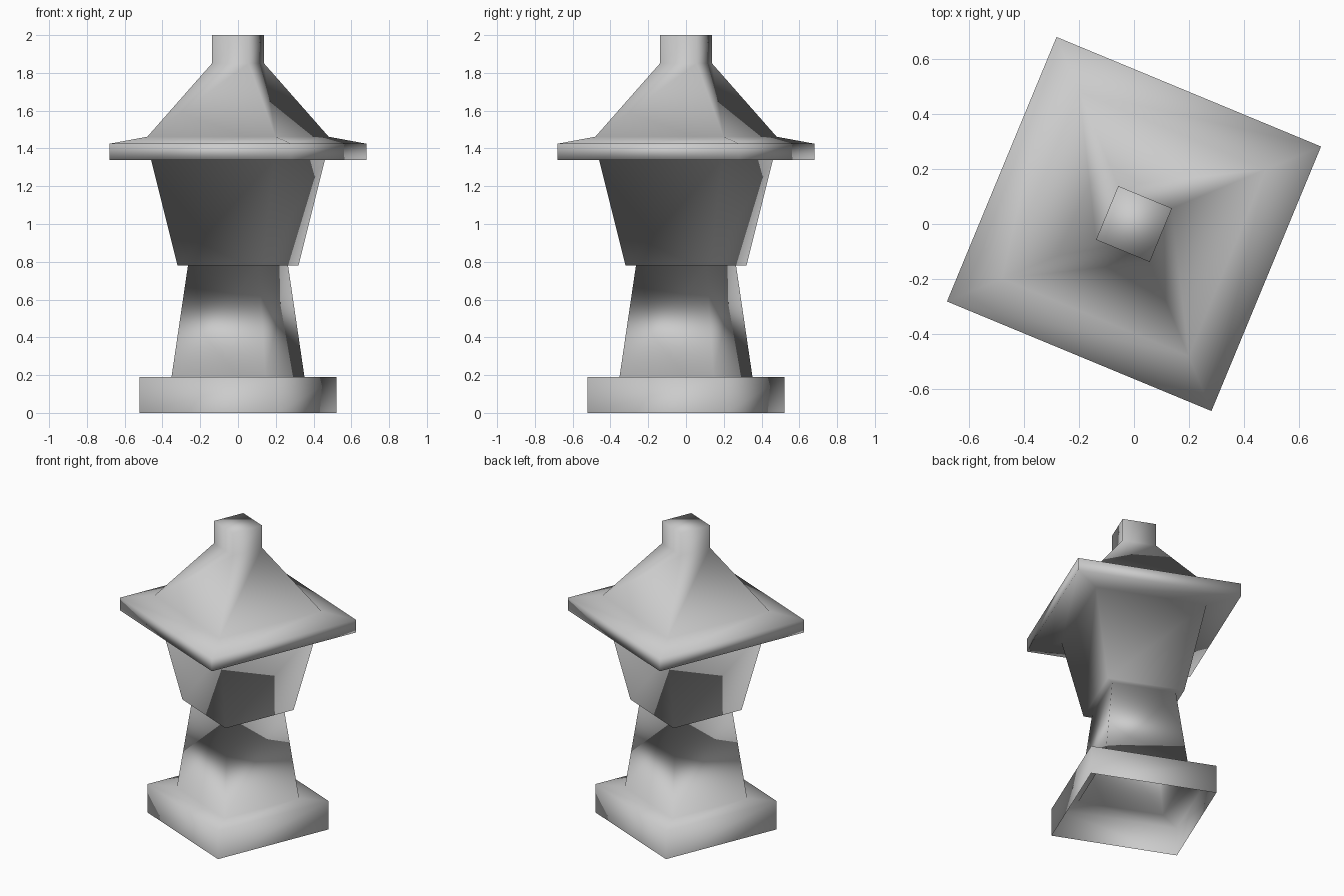
import bpy
import bmesh
from math import cos, sin, pi

default_cube = bpy.data.objects.get("Cube")
if default_cube:
    bpy.data.objects.remove(default_cube, do_unlink=True)

TURN = pi / 8          # the square plan stands turned by an eighth of a half circle
SIDES = 4

# Profile of each section from the ground up: (half extent, height)
SECTIONS = {
    "plinth": [(0.522, 0), (0.522, 0.19)],
    "stem": [(0.352, 0.19), (0.265, 0.78)],
    "chamber": [(0.32, 0.78), (0.46, 1.34)],
    "eaves": [(0.68, 1.34), (0.68, 1.425)],
    "roof": [(0.48, 1.462), (0.138, 1.85)],
    "finial": [(0.138, 2.0)],
}


def make_material(name, colour):
    mat = bpy.data.materials.new(name)
    mat.use_nodes = True
    mat.diffuse_color = colour
    mat.node_tree.nodes["Principled BSDF"].inputs["Base Color"].default_value = colour
    return mat


def add_ring(bm, half_extent, z):
    """Square ring of vertices whose corners reach half_extent along x and y."""
    radius = half_extent / cos(TURN)
    angles = [TURN + 2 * pi * i / SIDES for i in range(SIDES)]
    return [bm.verts.new((radius * cos(a), radius * sin(a), z)) for a in angles]


def build_shell(name, sections, mat):
    """One continuous shell, open underneath and capped on top."""
    bm = bmesh.new()
    rings = [add_ring(bm, r, z) for profile in sections.values() for r, z in profile]
    for low, high in zip(rings, rings[1:]):
        for i in range(SIDES):
            j = (i + 1) % SIDES
            bm.faces.new((low[i], low[j], high[j], high[i]))
    bm.faces.new(rings[-1])
    for face in bm.faces:
        face.smooth = True
    mesh = bpy.data.meshes.new(name)
    bm.to_mesh(mesh)
    bm.free()
    mesh.materials.append(mat)
    obj = bpy.data.objects.new(name, mesh)
    bpy.context.collection.objects.link(obj)
    return obj


# Stone lantern, smooth shaded across all of its sections
stone = make_material("grey stone", (0.6, 0.6, 0.6, 1))
build_shell("stone_lantern", SECTIONS, stone)
